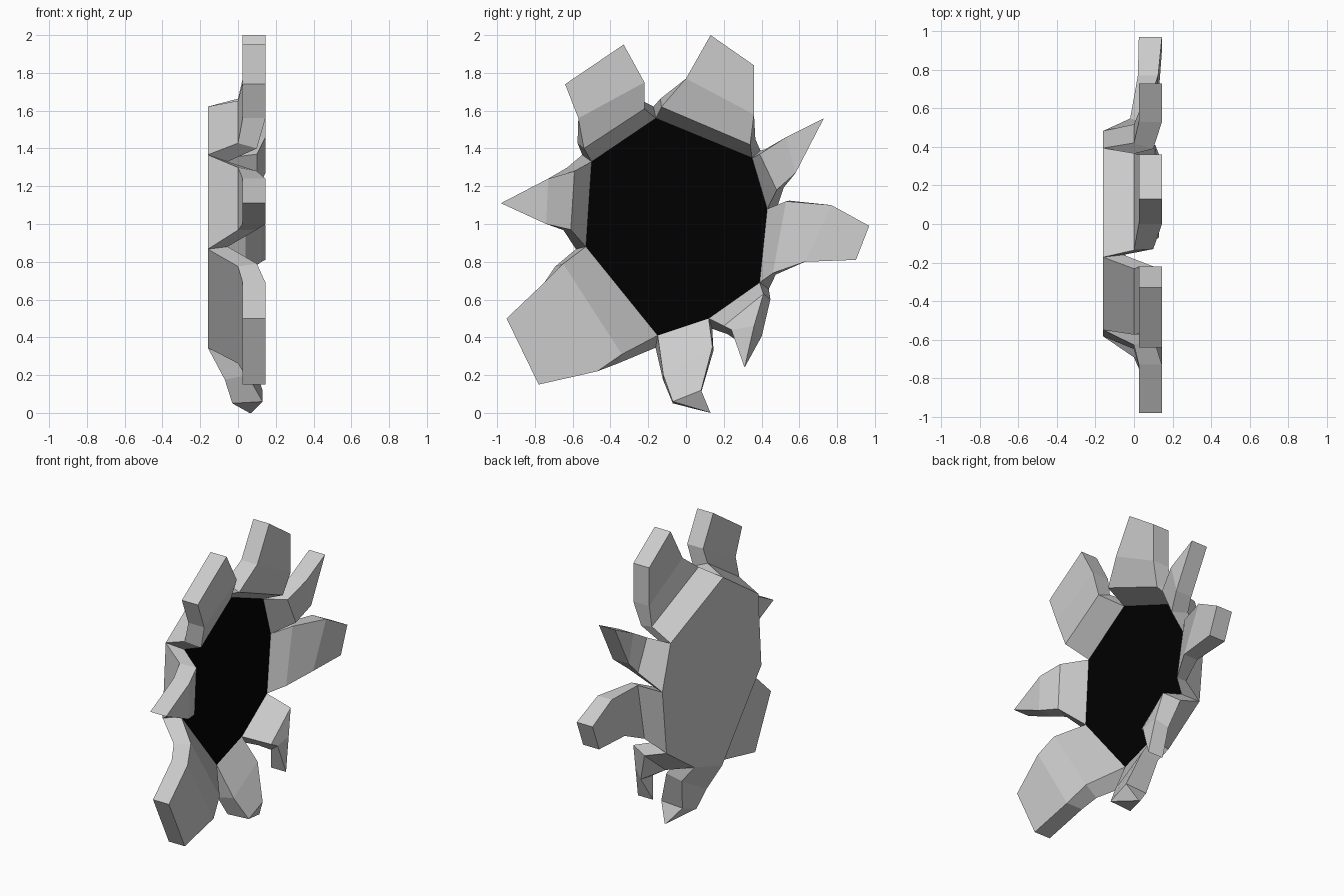
import bpy, bmesh

if "Cube" in bpy.data.objects:
    bpy.data.objects.remove(bpy.data.objects["Cube"])

CENTRE = (-0.05, 1.0)
FACE_X, BACK_X = -0.055, -0.16

# Corners (y, z) of the dark centre, clockwise seen from +x
rim = [(-.16, 1.56), (.35, 1.35), (.43, 1.08), (.39, .69),
       (.12, .50), (-.15, .41), (-.53, .88), (-.50, 1.33)]


def spread(p, s):
    return tuple(c + (v - c) * s for v, c in zip(p, CENTRE))


def finish(name, bm):
    bmesh.ops.recalc_face_normals(bm, faces=bm.faces)
    me = bpy.data.meshes.new(name)
    bm.to_mesh(me)
    bm.free()
    ob = bpy.data.objects.new(name, me)
    bpy.context.collection.objects.link(ob)
    return ob


def plate(name, pts, x, flip):
    bm = bmesh.new()
    f = bm.faces.new([bm.verts.new((x, y, z)) for y, z in pts])
    f.normal_update()
    if (f.normal.x < 0) != flip:
        f.normal_flip()
    me = bpy.data.meshes.new(name)
    bm.to_mesh(me)
    bm.free()
    ob = bpy.data.objects.new(name, me)
    bpy.context.collection.objects.link(ob)
    return ob


# Dark centre and grey back plate
black = bpy.data.materials.new("black")
black.diffuse_color = (0, 0, 0, 1)
black.use_nodes = True
black.node_tree.nodes["Principled BSDF"].inputs["Base Color"].default_value = black.diffuse_color
plate("dark_centre", rim, FACE_X, False).data.materials.append(black)
plate("back_plate", [spread(p, 1.11) for p in rim], BACK_X, True)

# Depth of each petal section: (front x, back x, outward spread of the back edge)
BENT = [(.10, .0, 1.07), (.145, .025, 1.0), (.145, .025, 1.0)]
FLAT = [(.04, -.02, 1.03), (.125, .02, 1.0), (.145, .025, 1.0)]
HOOK = [(.11, .0, 1.08), (.13, .06, 1.1), (.145, .03, 1.0)]
CURL = [(.05, -.07, 1.03), (.13, -.03, 1.01), (.07, .06, 1.0)]

# Per petal: bend, middle, tip; each (start y, z, end y, z)
petals = [
    (BENT, (-.13, 1.62, .34, 1.42), (0, 1.77, .36, 1.58), (.13, 2.0, .36, 1.84)),
    (BENT, (.39, 1.37, .48, 1.18), (.53, 1.46, .58, 1.27), (.73, 1.56, .73, 1.56)),
    (FLAT, (.53, 1.12, .46, .74), (.77, 1.10, .63, .80), (.97, .99, .90, .81)),
    (HOOK, (.41, .63, .20, .46), (.36, .46, .24, .44), (.31, .24, .31, .24)),
    (CURL, (.14, .35, -.12, .20), (.08, .12, -.07, .06), (.13, 0, .13, 0)),
    (BENT, (-.34, .31, -.65, .79), (-.47, .22, -.75, .69), (-.78, .15, -.95, .50)),
    (BENT, (-.61, .97, -.59, 1.28), (-.74, 1.0, -.73, 1.24), (-.98, 1.11, -.98, 1.11)),
    (BENT, (-.54, 1.40, -.22, 1.61), (-.57, 1.56, -.22, 1.75), (-.64, 1.74, -.33, 1.95)),
]

# Petals: four-sided sections lofted from each rim edge
for i, (depth, *sections) in enumerate(petals):
    bm = bmesh.new()
    rows = [(rim[i] + rim[(i + 1) % 8], (FACE_X, BACK_X, 1.11))]
    rows += list(zip(sections, depth))
    loops = []
    for (y0, z0, y1, z1), (fx, bx, s) in rows:
        a, b = (y0, z0), (y1, z1)
        loops.append([bm.verts.new(c) for c in (
            (fx, *a), (fx, *b), (bx, *spread(b, s)), (bx, *spread(a, s)))])
    for lo, hi in zip(loops, loops[1:]):
        for k in range(4):
            n = (k + 1) % 4
            bm.faces.new((lo[k], lo[n], hi[n], hi[k]))
    bm.faces.new(loops[0][::-1])
    bm.faces.new(loops[-1])
    bmesh.ops.remove_doubles(bm, verts=bm.verts, dist=0.0005)
    finish(f"petal_{i + 1}", bm)
